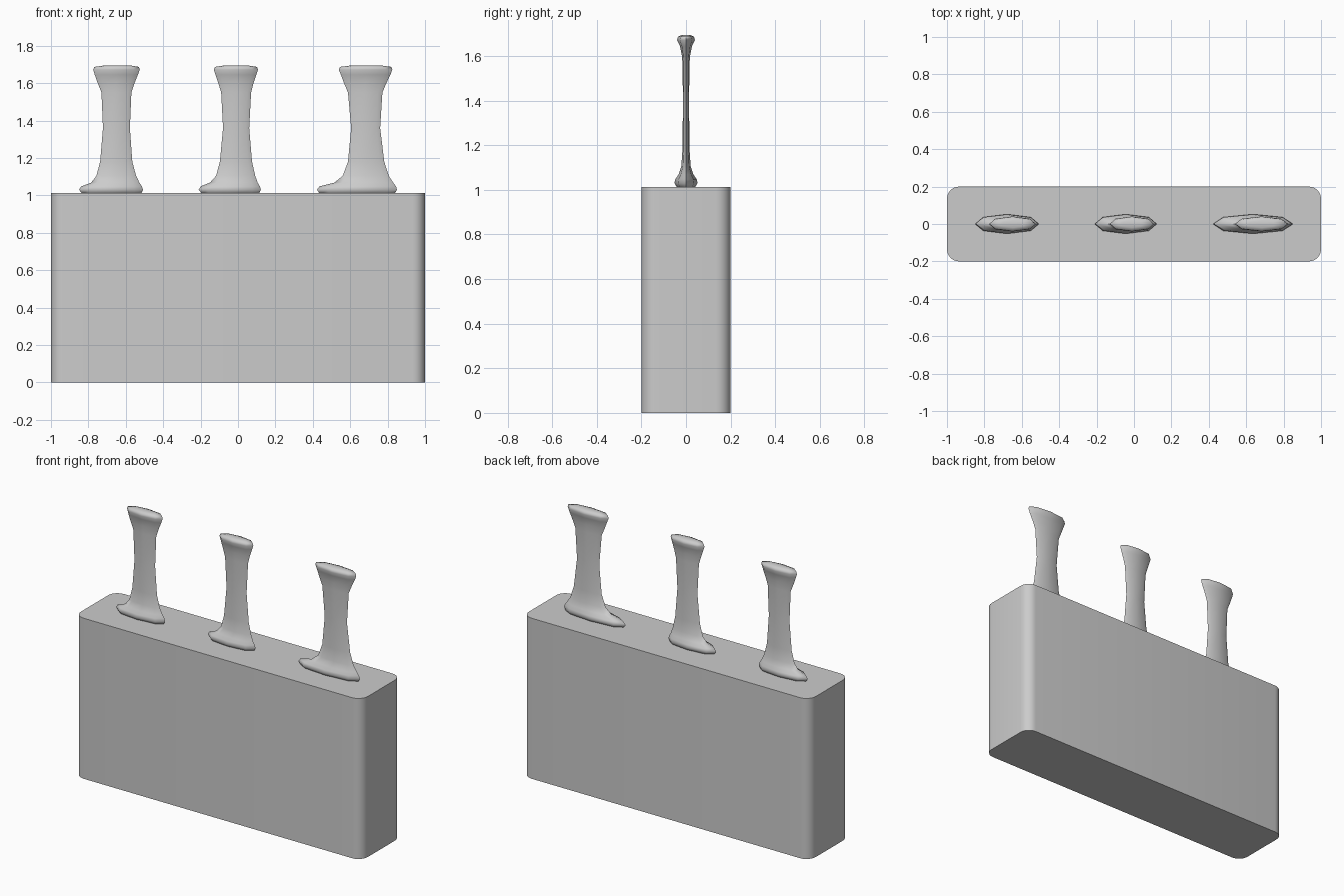
import bpy, bmesh, math

if "Cube" in bpy.data.objects:
    bpy.data.objects.remove(bpy.data.objects["Cube"])


def make_object(name, bm, angle):
    bmesh.ops.recalc_face_normals(bm, faces=bm.faces[:])
    mesh = bpy.data.meshes.new(name)
    bm.to_mesh(mesh)
    bm.free()
    obj = bpy.data.objects.new(name, mesh)
    bpy.context.collection.objects.link(obj)
    bpy.ops.object.select_all(action='DESELECT')
    obj.select_set(True)
    bpy.context.view_layer.objects.active = obj
    bpy.ops.object.shade_smooth_by_angle(angle=math.radians(angle))
    return obj


def loft(rings):
    # Skin a stack of equal-sized closed rings and cap both ends
    bm = bmesh.new()
    stack = [[bm.verts.new(p) for p in ring] for ring in rings]
    n = len(stack[0])
    for low, high in zip(stack, stack[1:]):
        for i in range(n):
            j = (i + 1) % n
            bm.faces.new((low[i], low[j], high[j], high[i]))
    bm.faces.new(stack[0][::-1])
    bm.faces.new(stack[-1])
    return bm


# Block: box with rounded vertical corners
def rounded_ring(z, hx=1.0, hy=0.2, r=0.065, steps=6):
    pts = []
    for q, (sx, sy) in enumerate([(1, 1), (-1, 1), (-1, -1), (1, -1)]):
        for k in range(steps + 1):
            a = math.pi / 2 * (q + k / steps)
            pts.append((sx * (hx - r) + r * math.cos(a),
                        sy * (hy - r) + r * math.sin(a), z))
    return pts


make_object("block", loft([rounded_ring(0), rounded_ring(1.012)]), 40)

# Handle levels: height and half thickness, shared by all handles
LEVELS = [(1.005, 0.036), (1.03, 0.052), (1.048, 0.048), (1.068, 0.034),
          (1.105, 0.021), (1.18, 0.016), (1.36, 0.014), (1.55, 0.015),
          (1.60, 0.018), (1.645, 0.027), (1.672, 0.040), (1.687, 0.036),
          (1.695, 0.018)]

# Left and right edge of each handle at every level
HANDLES = {
    "left_handle": [(-.83, -.52), (-.85, -.508), (-.838, -.514), (-.785, -.527),
                    (-.757, -.545), (-.737, -.565), (-.722, -.578), (-.73, -.57),
                    (-.75, -.553), (-.766, -.535), (-.774, -.525), (-.768, -.53),
                    (-.71, -.58)],
    "middle_handle": [(-.19, .11), (-.21, .122), (-.2, .117), (-.15, .105),
                      (-.117, .092), (-.097, .075), (-.08, .06), (-.09, .07),
                      (-.105, .083), (-.12, .098), (-.129, .107), (-.123, .102),
                      (-.07, .05)],
    "right_handle": [(.44, .835), (.422, .85), (.435, .845), (.515, .83),
                     (.56, .806), (.588, .782), (.605, .76), (.588, .772),
                     (.567, .793), (.55, .815), (.539, .825), (.545, .82),
                     (.61, .76)],
}

# Flattened eight-sided section
SECTION = [(1, 0), (.74, .7), (0, 1), (-.74, .7),
           (-1, 0), (-.74, -.7), (0, -1), (.74, -.7)]

for name, edges in HANDLES.items():
    rings = []
    for (z, hy), (x0, x1) in zip(LEVELS, edges):
        c, hx = (x0 + x1) / 2, (x1 - x0) / 2
        rings.append([(c + hx * sx, hy * sy, z) for sx, sy in SECTION])
    make_object(name, loft(rings), 75)
